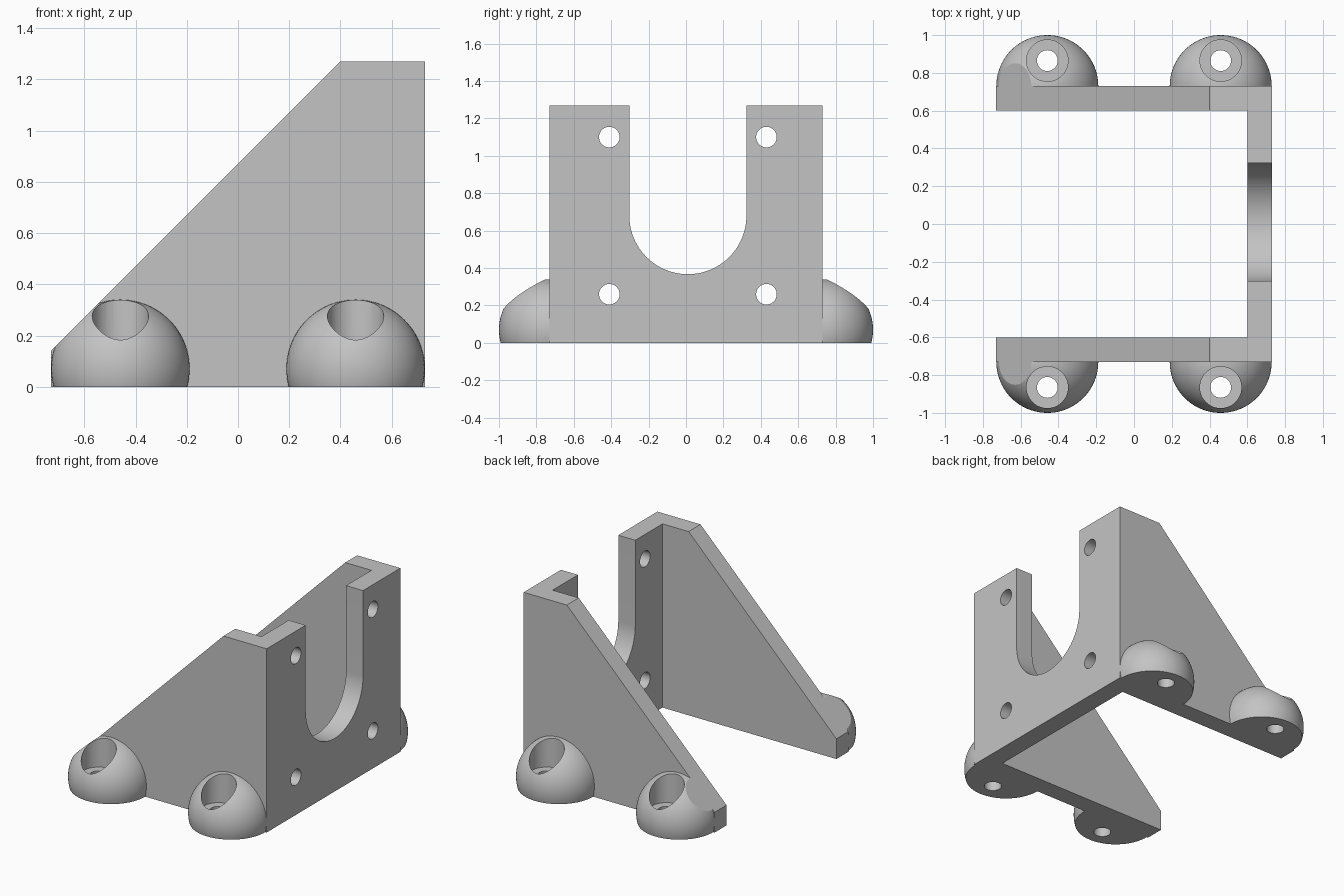
import bpy, bmesh, math
from mathutils import Matrix

cube = bpy.data.objects.get("Cube")
if cube:
    bpy.data.objects.remove(cube, do_unlink=True)

HALF, INNER, HEIGHT = 0.73, 0.60, 1.27
BOSS_X, BOSS_Z, BOSS_R = 0.459, 0.07, 0.27
SEAT_Y, SEAT_Z = 0.865, 0.135

grey = bpy.data.materials.new("light grey")
grey.use_nodes = True
colour = (0.55, 0.55, 0.55, 1)
grey.diffuse_color = colour
grey.node_tree.nodes["Principled BSDF"].inputs["Base Color"].default_value = colour


def make(name, bm):
    bmesh.ops.recalc_face_normals(bm, faces=bm.faces)
    mesh = bpy.data.meshes.new(name)
    bm.to_mesh(mesh)
    bm.free()
    mesh.materials.append(grey)
    obj = bpy.data.objects.new(name, mesh)
    bpy.context.collection.objects.link(obj)
    return obj


def prism(name, points, start, end, axis):
    """Extrude a closed profile along x (points are y, z) or y (points are x, z)."""
    bm = bmesh.new()
    place = (lambda a, b: (start, a, b)) if axis == "x" else (lambda a, b: (a, start, b))
    face = bm.faces.new([bm.verts.new(place(a, b)) for a, b in points])
    moved = bmesh.ops.extrude_face_region(bm, geom=[face])["geom"]
    d = end - start
    bmesh.ops.translate(bm, verts=[v for v in moved if isinstance(v, bmesh.types.BMVert)],
                        vec=(d, 0, 0) if axis == "x" else (0, d, 0))
    return make(name, bm)


def box(name, x0, x1, y0, y1, z0, z1):
    return prism(name, [(x0, z0), (x1, z0), (x1, z1), (x0, z1)], y0, y1, "y")


def cylinder(name, radius, centre, length, axis="z"):
    bm = bmesh.new()
    turn = Matrix.Rotation(math.pi / 2, 4, "Y") if axis == "x" else Matrix()
    bmesh.ops.create_cone(bm, cap_ends=True, segments=48, radius1=radius, radius2=radius,
                          depth=length, matrix=Matrix.Translation(centre) @ turn)
    return make(name, bm)


def combine(target, other, operation):
    mod = target.modifiers.new("boolean", "BOOLEAN")
    mod.object, mod.operation, mod.solver = other, operation, "EXACT"
    bpy.context.view_layer.objects.active = target
    bpy.ops.object.modifier_apply(modifier=mod.name)
    bpy.data.objects.remove(other, do_unlink=True)


# Solid block with four round mounting bosses
bracket = box("mounting_bracket", -HALF, HALF, -HALF, HALF, -0.4, HEIGHT)
corners = [(sx, sy) for sx in (-1, 1) for sy in (-1, 1)]
for sx, sy in corners:
    bm = bmesh.new()
    bmesh.ops.create_uvsphere(bm, u_segments=80, v_segments=48, radius=BOSS_R,
                              matrix=Matrix.Translation((sx * BOSS_X, sy * HALF, BOSS_Z)))
    combine(bracket, make("boss", bm), "UNION")

# Sloping top, flat base and open interior
slope = prism("slope_cutter", [(-1.5, -0.63), (1, 1.87), (-1.5, 1.87)], -2, 2, "y")
combine(bracket, slope, "DIFFERENCE")
combine(bracket, box("base_cutter", -2, 2, -2, 2, -1, 0), "DIFFERENCE")
combine(bracket, box("interior_cutter", -2, INNER, -INNER, INNER, -1.5, 2), "DIFFERENCE")

# Vertical screw holes with wide counterbores
for sx, sy in corners:
    x, y = sx * BOSS_X, sy * SEAT_Y
    combine(bracket, cylinder("counterbore", 0.11, (x, y, SEAT_Z + 0.5), 1), "DIFFERENCE")
    combine(bracket, cylinder("screw_hole", 0.055, (x, y, 0), 1), "DIFFERENCE")

# Round-bottomed slot in the end plate
arc = [math.pi * (1 + i / 48) for i in range(49)]
slot = [(0.01 + 0.313 * math.cos(a), 0.68 + 0.313 * math.sin(a)) for a in arc]
slot += [(slot[-1][0], 2), (slot[0][0], 2)]
combine(bracket, prism("slot_cutter", slot, 0.4, 1, "x"), "DIFFERENCE")

# Four fixing holes in the end plate
for y in (-0.41, 0.43):
    for z in (0.26, 1.10):
        combine(bracket, cylinder("plate_hole", 0.055, (0.66, y, z), 0.4, "x"), "DIFFERENCE")

# Smooth curves, crisp edges
bpy.ops.object.select_all(action="DESELECT")
bracket.select_set(True)
bpy.context.view_layer.objects.active = bracket
bpy.ops.object.shade_smooth_by_angle(angle=math.radians(25))
